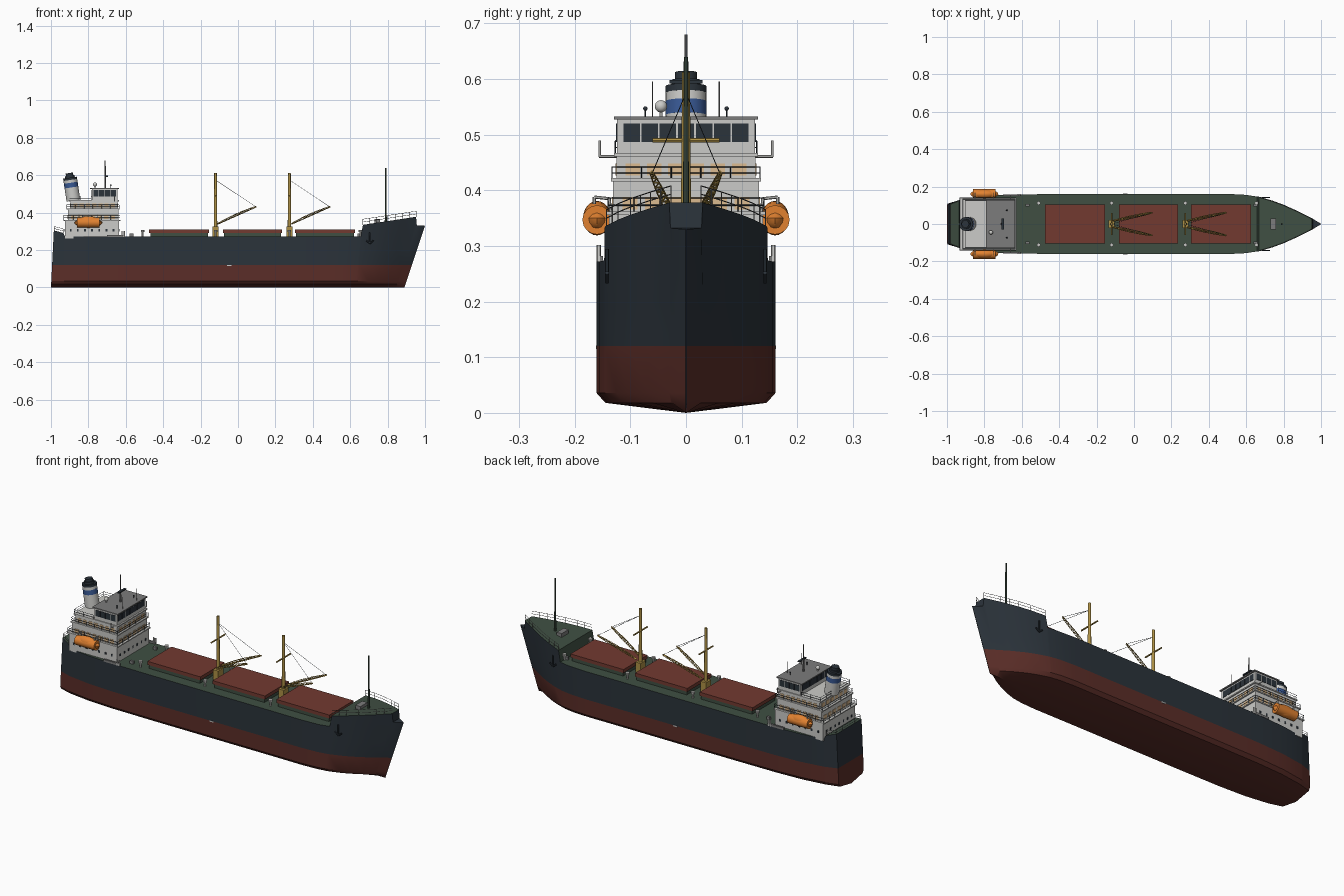
import bpy, bmesh, math
from mathutils import Vector, Matrix

cube = bpy.data.objects.get("Cube")
if cube:
    bpy.data.objects.remove(cube, do_unlink=True)

COLOURS = {
    "slate": (0.024, 0.033, 0.043), "hull_red": (0.105, 0.027, 0.021),
    "hatch_red": (0.17, 0.042, 0.03), "deck_green": (0.05, 0.078, 0.055),
    "white": (0.6, 0.6, 0.58), "orange": (0.75, 0.22, 0.03),
    "mustard": (0.42, 0.28, 0.06), "blue": (0.04, 0.1, 0.3),
    "peach": (0.72, 0.5, 0.28), "grey": (0.2, 0.2, 0.2),
}
MATS = {}
for key, rgb in COLOURS.items():
    m = bpy.data.materials.new(key)
    m.use_nodes = True
    m.diffuse_color = (*rgb, 1)
    m.node_tree.nodes["Principled BSDF"].inputs["Base Color"].default_value = (*rgb, 1)
    MATS[key] = m
made = []


def finish(name, bm, *mats):
    bmesh.ops.recalc_face_normals(bm, faces=bm.faces)
    me = bpy.data.meshes.new(name)
    bm.to_mesh(me)
    bm.free()
    for mat in mats:
        me.materials.append(MATS[mat])
    ob = bpy.data.objects.new(name, me)
    bpy.context.collection.objects.link(ob)
    made.append(ob)
    return ob


def boxes(name, mat, *spans):
    """Boxes given as (x0, x1, y0, y1, z0, z1)."""
    bm = bmesh.new()
    for x0, x1, y0, y1, z0, z1 in spans:
        mid = Vector((x0 + x1, y0 + y1, z0 + z1)) / 2
        size = Matrix.Diagonal((x1 - x0, y1 - y0, z1 - z0, 1))
        bmesh.ops.create_cube(bm, size=1, matrix=Matrix.Translation(mid) @ size)
    return finish(name, bm, mat)


def rods(name, mat, segments, r, sides=6, r2=None):
    """Cylinders or cones between pairs of points, in one mesh."""
    bm = bmesh.new()
    for p, q in segments:
        p, q = Vector(p), Vector(q)
        d = q - p
        mx = Matrix.Translation((p + q) / 2) @ d.to_track_quat("Z", "Y").to_matrix().to_4x4()
        bmesh.ops.create_cone(bm, cap_ends=True, segments=sides, radius1=r,
                              radius2=r if r2 is None else r2, depth=d.length, matrix=mx)
    return finish(name, bm, mat)


def ball(name, mat, centre, radii):
    bm = bmesh.new()
    bmesh.ops.create_uvsphere(bm, u_segments=20, v_segments=12, radius=1,
                              matrix=Matrix.Translation(centre) @ Matrix.Diagonal((*radii, 1)))
    return finish(name, bm, mat)


def railing(name, pts, h, mat="grey", step=0.05):
    segs = []
    up = Vector((0, 0, h))
    for a, b in zip(pts, pts[1:]):
        a, b = Vector(a), Vector(b)
        segs += [(a + up, b + up), (a + up / 2, b + up / 2)]
        n = max(1, round((b - a).length / step))
        segs += [(a.lerp(b, i / n), a.lerp(b, i / n) + up) for i in range(n + 1)]
    rods(name, mat, segs, 0.0011, 4)


# Hull: stations of (x, half beam, top height)
STATIONS = [(-1, .108, .305), (-.935, .128, .292), (-.925, .131, .272), (-.8, .15, .272),
            (-.65, .158, .272), (-.4, .16, .272), (.3, .16, .272), (.5, .161, .272),
            (.6, .156, .272), (.662, .147, .274), (.668, .146, .335), (.74, .125, .346),
            (.8, .103, .355), (.88, .067, .367), (.952, .03, .378), (.956, .028, .332),
            (1, .001, .33)]


def section(x, w, top):
    """Half outline from keel to deck edge, with raked stem and stern."""
    bow = min(1, max(0, (x - 0.3) / 0.66)) ** 2
    rows = [(0, 0), (.9 * w, .018), (w, .036), (w, .12), (w, .2), (w, top)]
    out = []
    for y, z in rows:
        dx = -0.11 * bow * max(0, 1 - z / 0.33)
        if x < -0.99:
            dx += 0.05 * z
        out.append((x + dx, y, z))
    return out


bm = bmesh.new()
rings = []
for st in STATIONS:
    half = section(*st)
    loop = half + [(x, -y, z) for x, y, z in reversed(half[1:])]
    rings.append([bm.verts.new(p) for p in loop])
for a, b in zip(rings, rings[1:]):
    n = len(a)
    for i in range(n):
        j = (i + 1) % n
        f = bm.faces.new((a[i], a[j], b[j], b[i]))
        zc = f.calc_center_median()
        if i == 5:
            f.material_index = 0 if zc.x > 0.952 else 2
        else:
            f.material_index = 1 if zc.z < 0.12 else 0
# Transom split at the waterline
a = rings[0]
for quad in ((0, 1, 10), (1, 2, 9, 10), (2, 3, 8, 9), (3, 4, 7, 8), (4, 5, 6, 7)):
    f = bm.faces.new([a[i] for i in quad])
    f.material_index = 1 if f.calc_center_median().z < 0.12 else 0
bm.faces.new(rings[-1])
finish("hull", bm, "slate", "hull_red", "deck_green")
for s in (-1, 1):
    boxes("load_line_mark", "white", (-.06, -.035, s * .16 - .002, s * .16 + .002, .115, .121))

# Hatches
for x0, x1 in ((-.475, -.155), (-.08, .235), (.305, .625)):
    boxes("hatch_coaming", "deck_green", (x0 + .006, x1 - .006, -.099, .099, .27, .294))
    boxes("hatch_cover", "hatch_red", (x0, x1, -.104, .104, .292, .311))

# Deck ventilators
for x in (-.51, -.12, .275, .655):
    for s in (-1, 1):
        y = s * .112
        rods("ventilator_post", "white", [((x, y, .27), (x, y, .298))], .005, 8)
        rods("ventilator_cap", "white", [((x, y, .296), (x, y, .307))], .01, 10)


# Cargo masts with lattice booms and wires
def lattice(p, q, bays=11):
    p, q = Vector(p), Vector(q)
    d = (q - p).normalized()
    side = d.cross(Vector((0, 0, 1))).normalized()
    up = side.cross(d)
    segs, old = [], None
    for i in range(bays + 1):
        t = i / bays
        w = .0035 + .004 * math.sin(math.pi * t)
        c = p.lerp(q, t)
        tri = [c + side * w, c - side * w, c + up * w * 1.5]
        for k in range(3):
            segs.append((tri[k], tri[(k + 1) % 3]))
            if old:
                segs += [(old[k], tri[k]), (old[k], tri[(k + 1) % 3])]
        old = tri
    return segs


for x in (-.12, .275):
    boxes("mast_base", "mustard", (x - .016, x + .016, -.022, .022, .27, .325))
    rods("cargo_mast", "mustard", [((x, 0, .3), (x, 0, .613))], .0095, 12, .007)
    rods("mast_crossbar", "mustard", [((x, -.06, .49), (x, .06, .49))], .004, 8)
    for s in (-1, 1):
        foot, tip = (x + .012, s * .018, .338), (x + .218, s * .061, .43)
        rods("cargo_boom", "mustard", lattice(foot, tip), .0014, 4)
        rods("boom_wire", "slate", [((x, 0, .575), tip)], .0009, 4)

# Foremast, forecastle rails and anchors
rods("foremast", "deck_green", [((.79, 0, .34), (.79, 0, .64))], .0055, 8, .004)
fore = [s for s in STATIONS if .665 < s[0] < .954]
for s in (-1, 1):
    railing("forecastle_railing", [(x, s * (w - .003), z) for x, w, z in fore], .03)
    y = s * .142
    rods("anchor_shank", "slate", [((.705, y, .295), (.705, y, .235))], .004, 6)
    rods("anchor_arms", "slate", [((.705, y, .235), (.705 + d, y, .252)) for d in (-.02, .02)], .004, 6)
boxes("windlass", "grey", (.73, .76, -.03, .03, .34, .365))
boxes("bitts", "grey", *[(x, x + .02, s * .1 - .006, s * .1 + .006, .27, .288)
                        for x in (-.58, .64) for s in (-1, 1)])

# Accommodation tiers: x0, x1, half width, z0, z1
TIERS = [(-.925, -.635, .138, .262, .36), (-.91, -.64, .131, .36, .42),
         (-.895, -.643, .125, .42, .465)]
for x0, x1, w, z0, z1 in TIERS:
    boxes("house_tier", "white", (x0, x1, -w, w, z0, z1))
    boxes("tier_deck_edge", "white", (x0 - .008, x1 + .006, -w - .004, w + .004, z1 - .004, z1 + .002))
boxes("bridge", "white", (-.78, -.645, -.124, .124, .465, .528))
boxes("bridge_roof", "grey", (-.79, -.637, -.129, .129, .527, .533))


def windows(name, mat, x0, x1, w, z0, z1, nx, ny, fill):
    """Thin panes on all four walls of a tier."""
    t, spans = .002, []
    px, py = (x1 - x0) * .92 / nx, w * 1.84 / ny
    for i in range(nx):
        c = (x0 + x1) / 2 + (i - (nx - 1) / 2) * px
        spans += [(c - px * fill / 2, c + px * fill / 2, s * w - t, s * w + t, z0, z1) for s in (-1, 1)]
    for i in range(ny):
        c = (i - (ny - 1) / 2) * py
        spans += [(x - t, x + t, c - py * fill / 2, c + py * fill / 2, z0, z1) for x in (x0, x1)]
    boxes(name, mat, *spans)


windows("bridge_window", "slate", -.78, -.645, .124, .487, .52, 4, 7, .9)
windows("upper_window", "peach", -.895, -.643, .125, .427, .448, 7, 6, .68)
windows("middle_window", "peach", -.91, -.64, .131, .366, .388, 7, 6, .68)
windows("porthole", "slate", -.925, -.635, .138, .3, .312, 7, 7, .25)

# Tier railings
for (x0, x1, w, _, z), h in zip(TIERS, (.026, .022, .024)):
    xr = -.785 if z > .46 else x1 + .004
    y = w + .002
    path = [(xr, -y, z), (x0 - .006, -y, z), (x0 - .006, y, z), (xr, y, z)]
    if z < .46:
        path.append(path[0])
    railing("tier_railing", path, h, "slate")
railing("stern_railing", [(-.935, -.125, .292), (-.982, -.106, .304),
                          (-.982, .106, .304), (-.935, .125, .292)], .022)

# Bridge wings, lifeboats and boarding ladders, mirrored
for s in (-1, 1):
    rods("bridge_wing", "white", [((-.66, s * .12, .461), (-.66, s * .156, .461)),
                                  ((-.66, s * .155, .46), (-.66, s * .155, .49))], .0025)
    boat = ball("lifeboat", "orange", (-.8, s * .16, .35), (.075, .025, .031))
    for v in boat.data.vertices:
        if v.co.z > .352:
            v.co.x = -.8 + (v.co.x + .8) * .85
    rods("lifeboat_gunwale", "orange", [((-.86, s * .16, .347), (-.74, s * .16, .347))], .0262, 16)
    for x in (-.85, -.75):
        rods("davit", "white", [((x, s * .132, .33), (x, s * .138, .385)),
                                ((x, s * .138, .385), (x, s * .165, .388)),
                                ((x, s * .165, .388), (x, s * .165, .375))], .0028)
    boxes("boarding_ladder", "grey", (-.7, -.605, s * .154 - .005, s * .154 + .005, .27, .282))
    rods("ladder_post", "white", [((x, s * .157, .27), (x, s * .157, .302)) for x in (-.62, -.608)], .004)
    rods("whip_aerial", "grey", [((-.655, s * .06, .53), (-.655, s * .06, .596))], .0013, 5)
    rods("lamp_post", "slate", [((-.68, s * .073, .53), (-.68, s * .073, .547))], .0015, 5)
    ball("signal_lamp", "slate", (-.68, s * .073, .547), (.004, .004, .004))

# Bridge roof mast, scanner and dome
rods("signal_mast", "grey", [((-.71, 0, .53), (-.71, 0, .68))], .0045, 8, .0025)
boxes("radar_scanner", "slate", (-.708, -.696, -.03, .03, .592, .598))
rods("dome_post", "white", [((-.765, -.045, .53), (-.765, -.045, .545))], .003)
ball("radar_dome", "white", (-.765, -.045, .551), (.011, .011, .011))

# Raked funnel with colour bands
BANDS = [("white", .465, .535, .037), ("blue", .535, .56, .0372), ("white", .56, .575, .037),
         ("slate", .575, .587, .0372), ("slate", .587, .598, .026), ("slate", .598, .612, .02)]
for mat, z0, z1, r in BANDS:
    lean = [(-.88 - (z - .465) * .15, 0, z) for z in (z0, z1)]
    rods("funnel_" + mat + "_band", mat, [tuple(lean)], r, 24)

# Smooth rounded parts, keep hard edges crisp
bpy.ops.object.select_all(action="DESELECT")
for ob in made:
    ob.select_set(True)
bpy.context.view_layer.objects.active = made[0]
bpy.ops.object.shade_smooth_by_angle(angle=math.radians(32))
